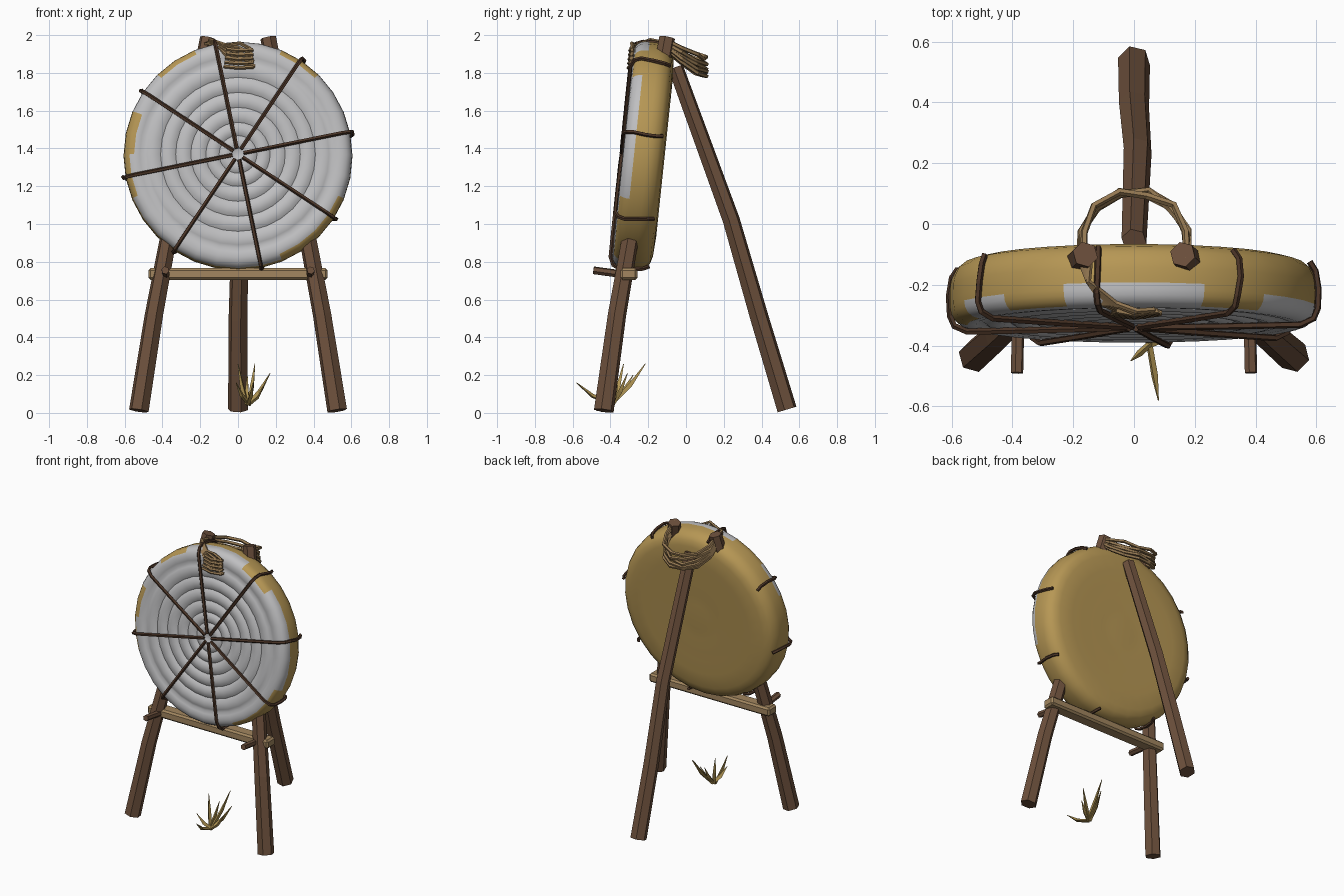
import bpy, bmesh, math, random
from mathutils import Vector

random.seed(4)
old = bpy.data.objects.get("Cube")
if old:
    bpy.data.objects.remove(old, do_unlink=True)


def material(name, r, g, b):
    m = bpy.data.materials.new(name)
    m.use_nodes = True
    m.diffuse_color = (r, g, b, 1)
    bsdf = next(n for n in m.node_tree.nodes if n.type == 'BSDF_PRINCIPLED')
    bsdf.inputs["Base Color"].default_value = (r, g, b, 1)
    bsdf.inputs["Roughness"].default_value = 0.9
    return m


STRAW = material("straw", 0.47, 0.31, 0.09)
PAINT = material("white paint", 0.52, 0.52, 0.53)
WOOD = material("brown wood", 0.15, 0.08, 0.045)
PALE = material("pale wood", 0.36, 0.24, 0.115)
CORD = material("dark cord", 0.07, 0.035, 0.02)
ROPE = material("tan rope", 0.3, 0.19, 0.085)
GRASS = material("dry grass", 0.45, 0.31, 0.09)


def finish(bm, name, mats, smooth=None):
    bmesh.ops.recalc_face_normals(bm, faces=bm.faces)
    me = bpy.data.meshes.new(name)
    bm.to_mesh(me)
    bm.free()
    for m in mats:
        me.materials.append(m)
    ob = bpy.data.objects.new(name, me)
    bpy.context.collection.objects.link(ob)
    if smooth:
        bpy.ops.object.select_all(action='DESELECT')
        ob.select_set(True)
        bpy.context.view_layer.objects.active = ob
        bpy.ops.object.shade_smooth_by_angle(angle=math.radians(smooth))
    return ob


def add_tube(bm, points, radii, sides=6):
    """Sweep a polygon along points; radii is one number or one per point."""
    pts = [Vector(p) for p in points]
    if not isinstance(radii, (list, tuple)):
        radii = [radii] * len(pts)
    rings, side = [], None
    for i, p in enumerate(pts):
        t = (pts[min(i + 1, len(pts) - 1)] - pts[max(i - 1, 0)]).normalized()
        if side is None:
            side = t.orthogonal()
        side = (side - t * side.dot(t)).normalized()
        up = t.cross(side)
        angles = [math.tau * k / sides for k in range(sides)]
        rings.append([bm.verts.new(p + (side * math.cos(a) + up * math.sin(a)) * radii[i])
                      for a in angles])
    for a, b in zip(rings, rings[1:]):
        for k in range(sides):
            n = (k + 1) % sides
            bm.faces.new((a[k], a[n], b[n], b[k]))
    bm.faces.new(rings[0])
    bm.faces.new(rings[-1])


def tube_object(name, mat, paths, sides=6):
    bm = bmesh.new()
    for points, radii in paths:
        add_tube(bm, points, radii, sides)
    return finish(bm, name, [mat])


# Straw disc, leaning back
TILT = math.radians(6)


def on_disc(angle, r, depth):
    h = r * math.sin(angle)
    return Vector((r * math.cos(angle),
                   -0.335 + h * math.sin(TILT) + depth * math.cos(TILT),
                   1.37 + h * math.cos(TILT) - depth * math.sin(TILT)))


# Profile of (radius, depth): coiled front, rounded rim, softly ringed back
grooves = [0.03, 0.1, 0.17, 0.25, 0.33, 0.41, 0.5]
profile = []
for a, b in zip(grooves, grooves[1:]):
    profile += [(a, 0.014), (a + (b - a) * 0.2, 0.004), ((a + b) / 2, 0), (b - (b - a) * 0.2, 0.004)]
profile += [(0.5, 0.014), (0.52, 0.004), (0.55, 0.002), (0.575, 0.008), (0.592, 0.022),
            (0.602, 0.04), (0.605, 0.06), (0.606, 0.08), (0.606, 0.1), (0.605, 0.13),
            (0.6, 0.155), (0.585, 0.185), (0.56, 0.205), (0.52, 0.216), (0.42, 0.222),
            (0.33, 0.217), (0.25, 0.221), (0.17, 0.216), (0.09, 0.219)]

# Depth the paint reaches over the rim in each of sixteen sectors
PAINT_REACH = [.07, .07, .01, .09, .09, .015, .07, .005, .015, .05, .05, .04, .05, .015, .01, .06]

SEG = 32
bm = bmesh.new()
rings = [[bm.verts.new(on_disc(math.tau * k / SEG, r, d)) for k in range(SEG)] for r, d in profile]
for i in range(len(rings) - 1):
    (r0, d0), (r1, d1) = profile[i], profile[i + 1]
    for k in range(SEG):
        n = (k + 1) % SEG
        f = bm.faces.new((rings[i][k], rings[i][n], rings[i + 1][n], rings[i + 1][k]))
        reach = PAINT_REACH[k * 16 // SEG]
        f.material_index = 1 if r1 < 0.56 and d1 < 0.1 or (d0 + d1) / 2 < reach else 0
bm.faces.new(rings[0]).material_index = 1
bm.faces.new(rings[-1])
finish(bm, "target_disc", [STRAW, PAINT], smooth=60)

# Eight cords over the front face and the rim
cords = []
for k in range(8):
    a = math.radians(11.5 + 45 * k)
    bend = random.uniform(-0.025, 0.025)
    steps = [(0.03, -0.006, 0), (0.3, -0.008, 0), (0.56, -0.008, 0), (0.603, 0.012, 0),
             (0.617, 0.045, 0), (0.618, 0.11, bend), (0.608, 0.17, bend), (0.59, 0.2, 0)]
    cords.append(([on_disc(a + off, r, d) for r, d, off in steps], 0.011))
tube_object("disc_cords", CORD, cords, 5)

# Three legs
for name, s in (("left", 1), ("right", -1)):
    tube_object("front_leg_" + name, WOOD,
                [([(s * 0.525, -0.435, 0.012), (s * 0.445, -0.365, 0.52),
                   (s * 0.37, -0.295, 0.92), (s * 0.16, -0.1, 1.985)],
                  [0.054, 0.05, 0.046, 0.043])])
tube_object("rear_leg", WOOD,
            [([(0, 0.535, 0.018), (0, 0.39, 0.5), (0.012, 0.24, 1.02), (0, -0.055, 1.83)],
              [0.054, 0.051, 0.047, 0.042])])

# Crossbar with bevelled edges
bm = bmesh.new()
bmesh.ops.create_cube(bm, size=1)
bmesh.ops.scale(bm, vec=(0.95, 0.09, 0.062), verts=bm.verts)
bmesh.ops.bevel(bm, geom=bm.edges[:], offset=0.012, segments=1, affect='EDGES')
bmesh.ops.translate(bm, vec=(0, -0.302, 0.735), verts=bm.verts)
finish(bm, "crossbar", [PALE])

# Pegs resting through the crossbar
for name, s in (("left", 1), ("right", -1)):
    tube_object("peg_" + name, WOOD,
                [([(s * 0.385, -0.49, 0.755), (s * 0.38, -0.27, 0.725)], 0.021)])

# Loose lashing around the rear leg
strands = []
for i in range(5):
    path = []
    for deg in range(-105, 106, 30):
        a, w = math.radians(deg), (deg / 105) ** 2
        rad = 0.18 + random.uniform(-0.012, 0.008)
        z = (1.775 + 0.025 * i) * (1 - w) + (1.935 + 0.01 * i) * w
        path.append((rad * math.sin(a), -0.07 + rad * math.cos(a), z + random.uniform(-0.008, 0.008)))
    strands.append((path, 0.012))
tube_object("rear_lashing", ROPE, strands, 5)

# Lashing that hangs over the front of the disc
strands = []
for i in range(5):
    z = 1.835 + 0.023 * i
    y = -0.292 + 0.1 * (z - 1.835)
    strands.append(([(-0.19 + 0.012 * i, -0.09, 1.955), (-0.15, -0.19, 1.955 + 0.005 * i),
                     (-0.1 + 0.01 * i, -0.262, 1.93 + 0.004 * i),
                     (-0.03 + 0.01 * i, y - 0.004, z + 0.03), (0.09 - 0.006 * i, y, z)], 0.01))
    strands.append(([(-0.075 + 0.004 * i, y - 0.003, z), (0.0, y - 0.014, z - 0.008),
                     (0.08, y - 0.003, z - 0.004)], 0.01))
tube_object("front_lashing", ROPE, strands, 5)

# Grass tuft
tips = [(0.08, -0.58, 0.16), (0.17, -0.31, 0.21), (0.09, -0.215, 0.26), (0.0, -0.33, 0.26),
        (0.14, -0.36, 0.15), (-0.01, -0.45, 0.16), (0.05, -0.28, 0.2)]
blades = []
for i, tip in enumerate(tips):
    root = Vector((0.055 + 0.006 * (i % 3 - 1), -0.395 + 0.008 * (i % 2), 0.045))
    tip = Vector(tip)
    mid = root.lerp(tip, 0.55) + Vector((0, 0, -0.018))
    blades.append(([root, mid, tip], [0.012, 0.013, 0.002]))
tube_object("grass_tuft", GRASS, blades, 3)
